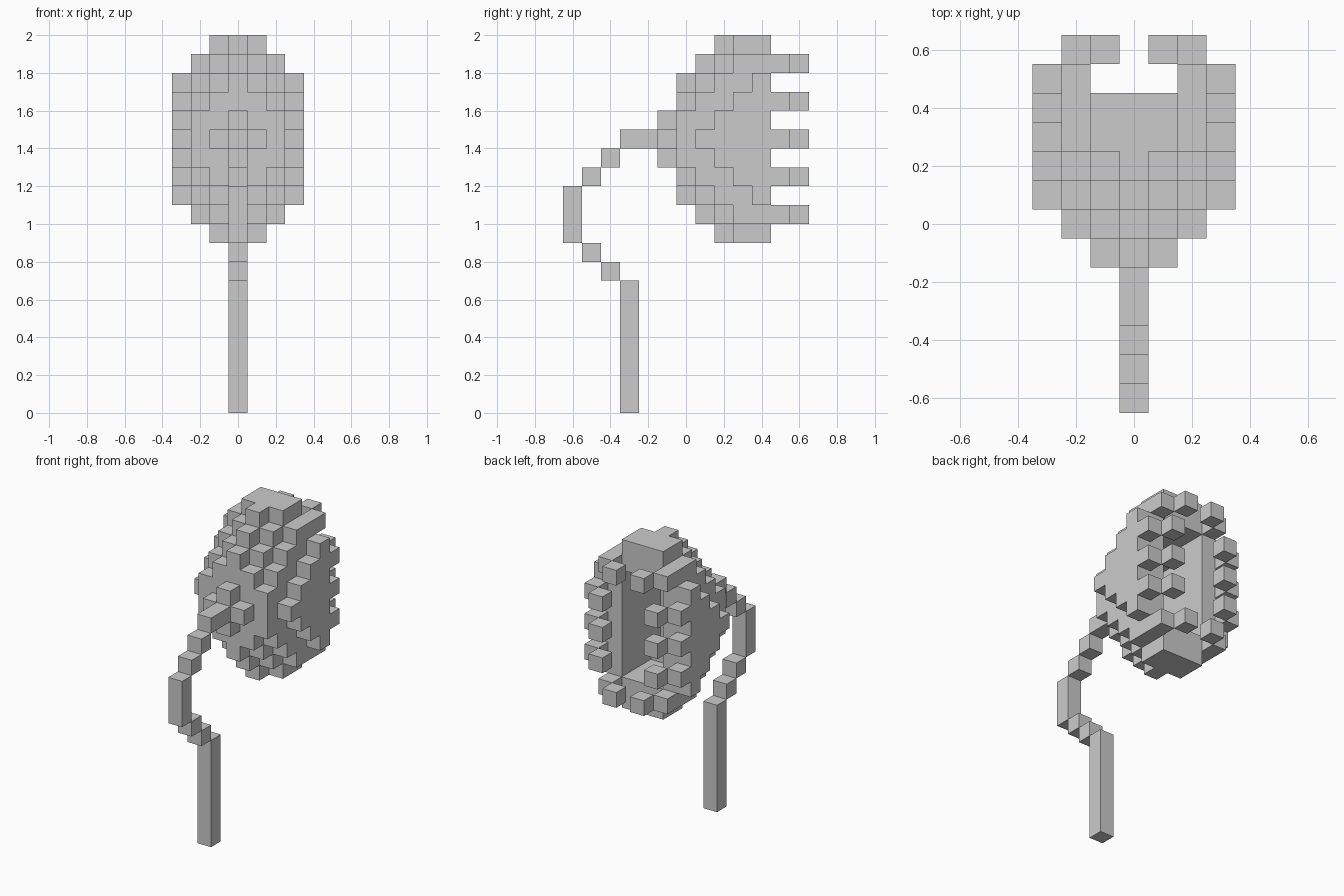
import bpy, bmesh, math
from mathutils import Vector

if "Cube" in bpy.data.objects:
    bpy.data.objects.remove(bpy.data.objects["Cube"])

S = 0.1  # cube size
AXES = [(a, s) for a in range(3) for s in (-1, 1)]


def build(name, cells, solid):
    """Skin a set of grid cells, leaving out faces buried against other cells."""
    bm = bmesh.new()
    for c in cells:
        for a, s in AXES:
            n = list(c)
            n[a] += s
            if tuple(n) in solid:
                continue
            u, v = (a + 1) % 3, (a + 2) % 3
            quad = []
            for du, dv in ((-1, -1), (1, -1), (1, 1), (-1, 1))[::s]:
                p = Vector(c)
                p[a] += s / 2
                p[u] += du / 2
                p[v] += dv / 2
                quad.append(bm.verts.new((p + Vector((0, 0, 0.5))) * S))
            bm.faces.new(quad)
    bmesh.ops.remove_doubles(bm, verts=bm.verts, dist=0.001)
    bmesh.ops.dissolve_limit(bm, angle_limit=math.radians(1), verts=bm.verts, edges=bm.edges)
    me = bpy.data.meshes.new(name)
    bm.to_mesh(me)
    bm.free()
    ob = bpy.data.objects.new(name, me)
    bpy.context.collection.objects.link(ob)
    return ob


# Trap head: depth in cells for each layer away from the middle, per |x| column
MID, RIM = 14, 4
DEPTH = [(5, 5, 4, 3), (5, 4, 4, 2), (4, 4, 3, 1), (4, 3, 2, 0), (3, 2, 1), (2, 1)]
CAVITY = [3, 3, 3, 2]  # hollow mouth, |x| <= 1
head = set()
for k in range(-5, 6):
    row = DEPTH[abs(k)]
    for x in range(1 - len(row), len(row)):
        for d in range(row[abs(x)] + 1):
            hollow = abs(k) < 4 and abs(x) < 2 and d <= CAVITY[abs(k)]
            if not hollow:
                head.add((x, RIM - d, MID + k))

# Teeth: two cubes stepping inwards, five pairs along the rim
teeth = set()
for k in (-4, -2, 0, 2, 4):
    root = 2 if abs(k) == 4 else 3
    for side in (-1, 1):
        teeth |= {(side * root, RIM + 1, MID + k), (side * (root - 1), RIM + 2, MID + k)}

# Bent stalk: (y cell, first z cell, last z cell)
stalk = set()
for y, z0, z1 in [(-3, 0, 6), (-4, 7, 7), (-5, 8, 8), (-6, 9, 11),
                  (-5, 12, 12), (-4, 13, 13), (-3, 14, 14), (-2, 14, 14)]:
    stalk |= {(0, y, z) for z in range(z0, z1 + 1)}

solid = head | teeth | stalk
build("trap_head", head, solid)
build("teeth", teeth, solid)
build("stalk", stalk, solid)
